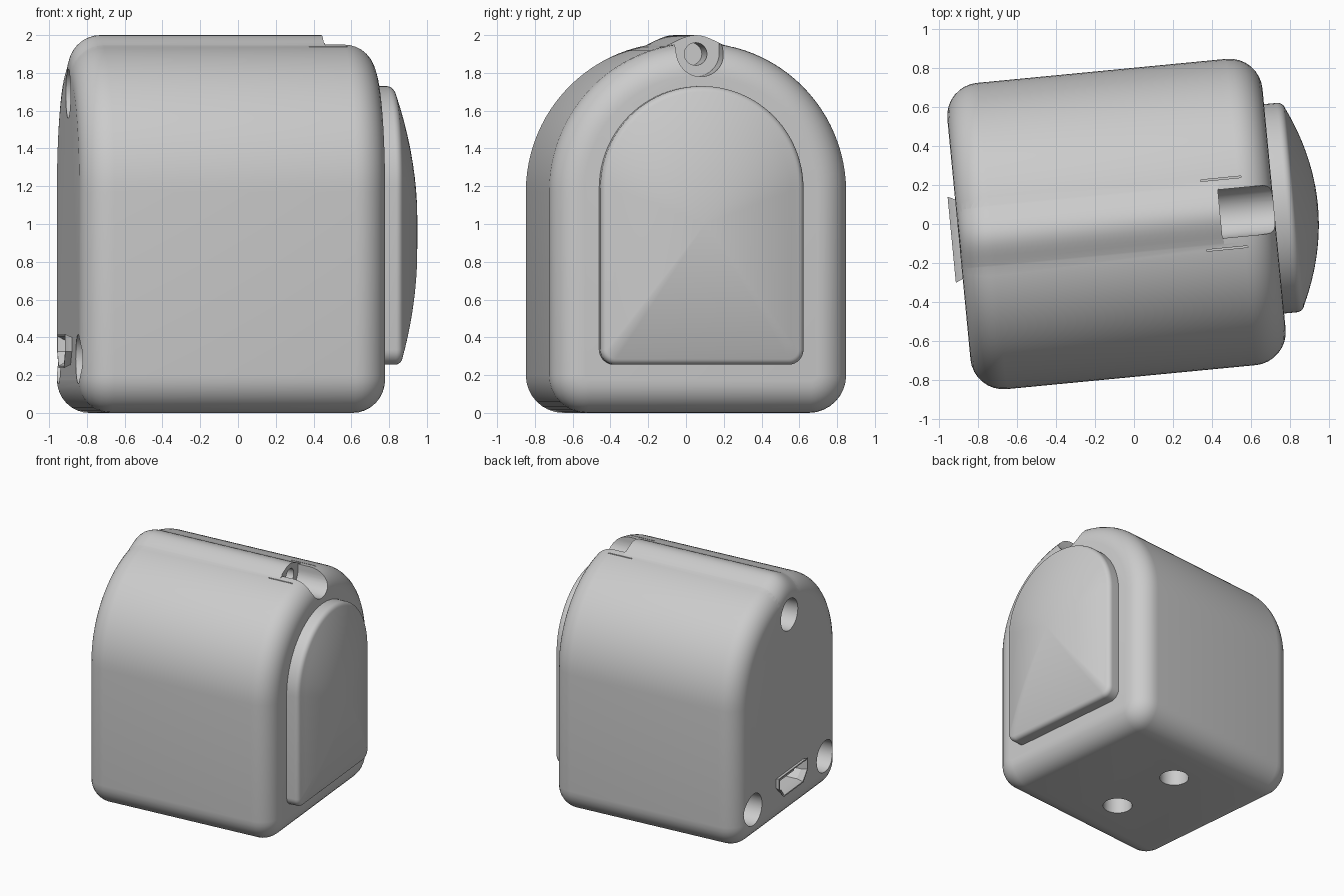
import bpy, bmesh
from math import sin, cos, pi, sqrt, radians
from mathutils import Matrix

if "Cube" in bpy.data.objects:
    bpy.data.objects.remove(bpy.data.objects["Cube"])

grey = bpy.data.materials.new("light grey")
grey.use_nodes = True
grey.diffuse_color = (0.6, 0.6, 0.6, 1)
grey.node_tree.nodes["Principled BSDF"].inputs["Base Color"].default_value = (0.6, 0.6, 0.6, 1)

# The whole case stands slightly turned
PLACE = Matrix.Translation((-0.09, 0, 0)) @ Matrix.Rotation(radians(5.5), 4, 'Z')
HX, HY, SPRING = 0.813, 0.79, 1.17      # half length, half width, arch spring height
EDGE = 0.17                             # rounding of the end faces


def loft(name, loops, closed=False):
    """Skin a list of equal-length point loops; cap the ends or close into a ring."""
    bm = bmesh.new()
    rings = [[bm.verts.new(p) for p in loop] for loop in loops]
    pairs = list(zip(rings, rings[1:]))
    if closed:
        pairs.append((rings[-1], rings[0]))
    else:
        bm.faces.new(rings[0])
        bm.faces.new(rings[-1])
    n = len(rings[0])
    for a, b in pairs:
        for i in range(n):
            j = (i + 1) % n
            bm.faces.new((a[i], a[j], b[j], b[i]))
    bmesh.ops.recalc_face_normals(bm, faces=bm.faces)
    mesh = bpy.data.meshes.new(name)
    bm.to_mesh(mesh)
    bm.free()
    mesh.transform(PLACE)
    mesh.materials.append(grey)
    obj = bpy.data.objects.new(name, mesh)
    bpy.context.collection.objects.link(obj)
    return obj


def arch(x, hw, z0, zc, r):
    """Arched outline with rounded bottom corners in the plane at x."""
    pts = [(x, hw * cos(pi * i / 48), zc + hw * sin(pi * i / 48)) for i in range(49)]
    for side, start in ((-1, pi), (1, 1.5 * pi)):
        for i in range(9):
            a = start + pi / 2 * i / 8
            pts.append((x, side * (hw - r) + r * cos(a), z0 + r + r * sin(a)))
    return pts


def prism(x0, x1, outline):
    return loft("cutter", [[(x, y, z) for y, z in outline] for x in (x0, x1)])


def circle(y, z, r, n=32):
    return [(y + r * cos(2 * pi * i / n), z + r * sin(2 * pi * i / n)) for i in range(n)]


def combine(obj, tool, operation):
    mod = obj.modifiers.new(operation, 'BOOLEAN')
    mod.operation = operation
    mod.solver = 'EXACT'
    mod.object = tool
    bpy.context.view_layer.objects.active = obj
    bpy.ops.object.modifier_apply(modifier=mod.name)
    bpy.data.objects.remove(tool)


def smooth(obj):
    bpy.ops.object.select_all(action='DESELECT')
    obj.select_set(True)
    bpy.context.view_layer.objects.active = obj
    bpy.ops.object.shade_smooth_by_angle(angle=radians(32))


# Case body: arched block with rounded ends
steps = [i / 8 * pi / 2 for i in range(9)]
ends = [(HX - EDGE + EDGE * sin(a), EDGE * (1 - cos(a))) for a in steps]
stations = [(-x, d) for x, d in reversed(ends)] + ends
body = loft("case_body", [arch(x, HY - d, d, SPRING, 0.2 - d) for x, d in stations])


# Raised ridge along the crown, following the rounded left end
def ridge_section(x, drop):
    pts = []
    for i in range(17):
        v = -0.2 + 0.4 * i / 16
        crown = SPRING + sqrt(HY * HY - v * v)
        pts.append((x, v, crown - drop + 0.0225 * (1 + cos(pi * v / 0.2)) - 0.005))
    return pts + [(x, 0.2, 1.7), (x, -0.2, 1.7)]


ridge_stations = [(-x + 0.002, d) for x, d in reversed(ends)] + [(0.54, 0)]
combine(body, loft("ridge", [ridge_section(x, d) for x, d in ridge_stations]), 'UNION')

# Hinge notch at the right end, with its pin hole
notch = [(0.125 * cos(a), 1.905 + 0.125 * sin(a)) for a in [pi + pi * i / 20 for i in range(21)]]
combine(body, prism(0.535, 1.0, notch + [(0.125, 2.2), (-0.125, 2.2)]), 'DIFFERENCE')
combine(body, prism(0.25, 0.6, circle(0, 1.9, 0.06)), 'DIFFERENCE')

# Fine slits either side of the notch
for y in (-0.18, 0.18):
    slit = [(y - 0.004, 1.9), (y + 0.004, 1.9), (y + 0.004, 2.1), (y - 0.004, 2.1)]
    combine(body, prism(0.45, 0.66, slit), 'DIFFERENCE')

# Three screw holes in the left face
for y, z in ((0, 1.69), (0.55, 0.285), (-0.55, 0.285)):
    combine(body, prism(-1.0, -0.6, circle(y, z, 0.13)), 'DIFFERENCE')

# Two mounting holes in the base
for y in (-0.3, 0.3):
    hole = circle(-0.03, y, 0.11)
    combine(body, loft("cutter", [[(a, b, z) for a, b in hole] for z in (-0.1, 0.2)]), 'DIFFERENCE')


# Socket in the left face: recess, flared shell and tongue
def socket(grow):
    half = [(0.2 + grow, 0.395 + grow), (0.2 + grow, 0.325), (0.13 + grow, 0.26 - grow)]
    return half + [(-y, z) for y, z in reversed(half)]


combine(body, prism(-1.0, -0.62, socket(0)), 'DIFFERENCE')
smooth(body)

shell_path = [(-0.64, 0.004), (-0.81, 0.004), (-0.85, 0.022), (-0.85, 0.012), (-0.81, -0.012), (-0.64, -0.012)]
shell = loft("socket_shell", [[(x, y, z) for y, z in socket(g)] for x, g in shell_path], closed=True)
smooth(shell)
tongue = prism(-0.78, -0.61, [(-0.13, 0.33), (0.13, 0.33), (0.13, 0.36), (-0.13, 0.36)])
tongue.name = "socket_tongue"

# Domed door on the right face, with a rounded rim
HALF, RIM, ROUND, MID = 0.54, 0.92, 0.04, 1.0
loops = [arch(HX - 0.03, HALF, 0.255, 1.19, 0.08)]
for i in range(7):
    a = pi / 2 * i / 6 * 0.85
    d = ROUND * (1 - cos(a))
    loops.append(arch(RIM - ROUND + ROUND * sin(a), HALF - d, 0.255 + d, 1.19, 0.08 - d))
rim_loop = loops[-1]
for i in range(1, 13):
    s = 1 - i / 12 * 0.98
    loops.append([(x + 0.12 * (1 - s * s), y * s, MID + (z - MID) * s) for x, y, z in rim_loop])
door = loft("domed_door", loops)
smooth(door)
